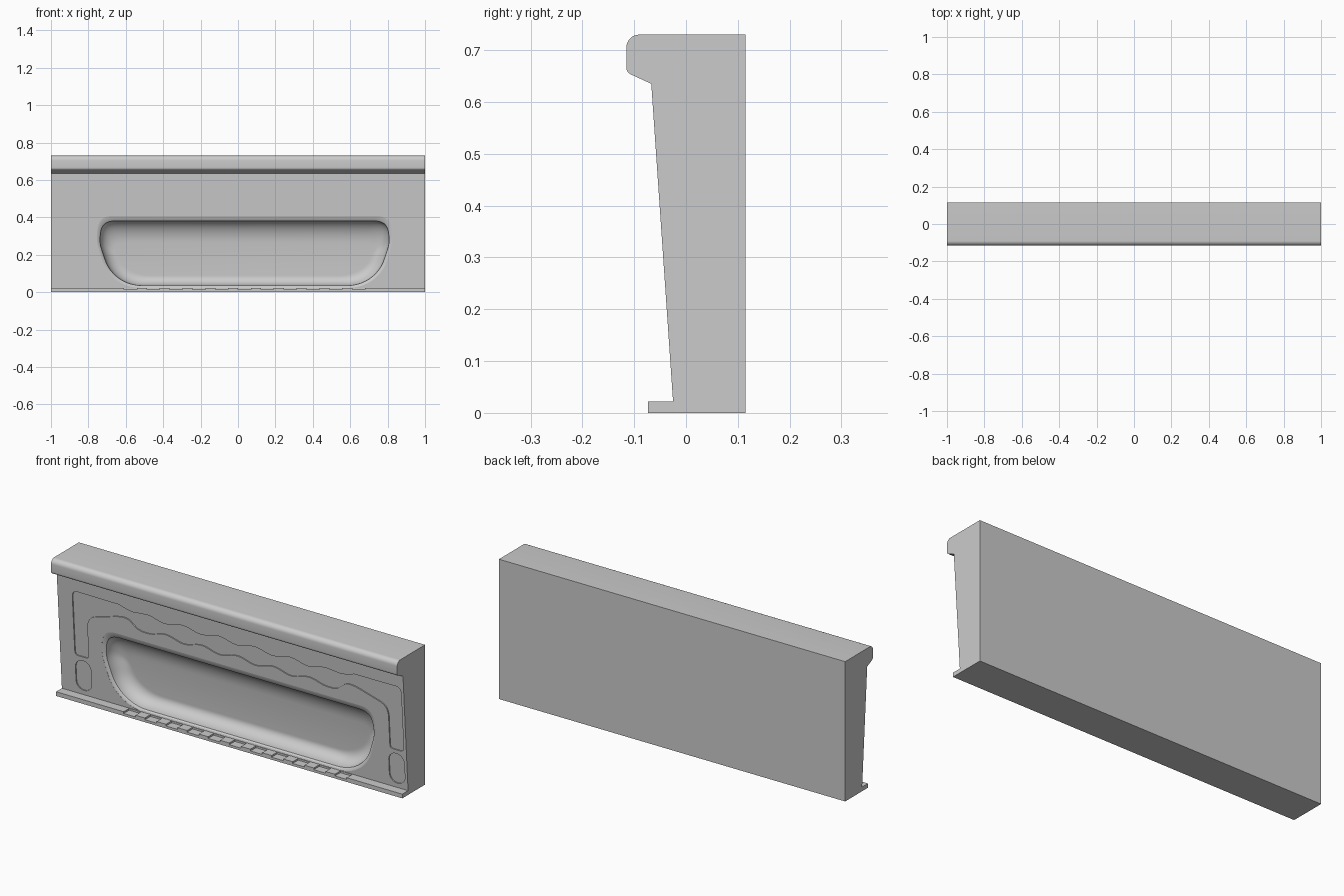
import bpy, bmesh, math
from mathutils import Vector
from mathutils.geometry import interpolate_bezier

if "Cube" in bpy.data.objects:
    bpy.data.objects.remove(bpy.data.objects["Cube"])

CX = 0.035  # the front relief is mirrored about this x


def face_y(z):
    """y of the leaning front face at height z"""
    return -0.025 - 0.042 * (z - 0.022) / 0.613


def bez(a, ha, hb, b, n=8):
    return [tuple(p) for p in interpolate_bezier(Vector(a), Vector(ha), Vector(hb), Vector(b), n)]


def loft(name, rings):
    """closed solid through a list of equal-length point rings"""
    bm = bmesh.new()
    vs = [[bm.verts.new(p) for p in r] for r in rings]
    n = len(vs[0])
    for a, b in zip(vs, vs[1:]):
        for i in range(n):
            j = (i + 1) % n
            bm.faces.new((a[i], a[j], b[j], b[i]))
    bm.faces.new(vs[0])
    bm.faces.new(vs[-1])
    bmesh.ops.recalc_face_normals(bm, faces=bm.faces)
    me = bpy.data.meshes.new(name)
    bm.to_mesh(me)
    bm.free()
    ob = bpy.data.objects.new(name, me)
    bpy.context.collection.objects.link(ob)
    return ob


def mirrored(half):
    """full outline from a half outline that starts and ends at x = 0"""
    return half + [(-x, z) for x, z in reversed(half[1:-1])]


def relief(name, outline, layers, cx=CX):
    """cutter following the leaning face; layers are (inset, depth)"""
    rings = []
    for inset, depth in layers:
        ring = []
        for x, z in outline:
            k = 1.5 if z > 0.2 else 0.8
            x2 = x * (1 - inset / 0.79)
            z2 = z - inset * k * (z - 0.2) / 0.2
            ring.append((cx + x2, face_y(z2) + depth, z2))
        rings.append(ring)
    return loft(name, rings)


def cut(body, cutter):
    cutter.hide_render = True
    m = body.modifiers.new("cut", 'BOOLEAN')
    m.operation, m.solver, m.object = 'DIFFERENCE', 'EXACT', cutter
    bpy.context.view_layer.objects.active = body
    bpy.ops.object.modifier_apply(modifier=m.name)
    bpy.data.objects.remove(cutter)


# panel body: moulding on top, leaning front, thin lip at the foot
profile = [(0.115, 0), (0.115, 0.73)]
profile += [(-0.090 - 0.025 * math.sin(a), 0.705 + 0.025 * math.cos(a))
            for a in [i * math.pi / 16 for i in range(9)]]
profile += bez((-0.115, 0.667), (-0.115, 0.660), (-0.112, 0.656), (-0.106, 0.653), 5)
profile += [(-0.067, 0.635), (-0.025, 0.022), (-0.073, 0.022), (-0.073, 0)]
panel = loft("trough_panel", [[(x, y, z) for y, z in profile] for x in (-1, 1)])

# basin
half = [(0, 0.0235)]
half += bez((0.56, 0.0235), (0.66, 0.0235), (0.74, 0.09), (0.765, 0.18), 12)
half += bez((0.78, 0.23), (0.79, 0.26), (0.79, 0.28), (0.79, 0.30), 4)
half += bez((0.787, 0.335), (0.78, 0.385), (0.76, 0.408), (0.70, 0.408), 9)
half += [(0, 0.408)]
layers = [(0, -0.06), (0, 0.0005), (0.009, 0.003), (0.017, 0.010)]
for i in range(1, 11):
    a = i / 10 * math.pi / 2
    layers.append((0.017 + 0.075 * (1 - math.cos(a)), 0.010 + 0.075 * math.sin(a)))
cut(panel, relief("basin_cutter", mirrored(half), layers))

# shallow arch with wavy edges
SHALLOW = [(0, -0.02), (0, 0.006)]
P = 0.207


def wave(x, mid, amp):
    return (x, mid + amp * math.cos(2 * math.pi * x / P))


xs = [i * P / 12 for i in range(31)]
half = [wave(x, 0.547, -0.010) for x in xs]
half += [(0.56, 0.553), (0.60, 0.549), (0.63, 0.553), (0.68, 0.568)]
half += bez((0.915, 0.57), (0.94, 0.57), (0.95, 0.56), (0.95, 0.535), 6)
half += bez((0.95, 0.25), (0.95, 0.228), (0.945, 0.225), (0.925, 0.225), 5)
half += bez((0.895, 0.225), (0.875, 0.225), (0.87, 0.228), (0.87, 0.25), 5)
half += bez((0.87, 0.40), (0.865, 0.44), (0.85, 0.455), (0.81, 0.465), 7)
half += bez((0.70, 0.498), (0.66, 0.508), (0.64, 0.508), (0.62, 0.497), 6)
half += [(0.58, 0.465), (0.55, 0.457)]
half += [wave(x, 0.468, 0.011) for x in reversed(xs)]
cut(panel, relief("arch_cutter", mirrored(half), SHALLOW))

# rounded pad below each leg of the arch
pad = []
for cz, start in ((0.163, 0), (0.087, math.pi)):
    for i in range(11):
        a = start + i * math.pi / 10
        pad.append((0.045 * math.cos(a), cz + 0.042 * math.sin(a)))
for side in (-1, 1):
    cut(panel, relief("pad_cutter", pad, SHALLOW, CX + side * 0.905))

# row of notches in the lip
for i in range(11):
    x = CX + (i - 5) * 0.122
    w = 0.034
    cut(panel, loft("notch_cutter", [
        [(px, y, z) for y, z in ((-0.09, 0.013), (-0.028, 0.013), (-0.028, 0.0228), (-0.09, 0.0228))]
        for px in (x - w, x + w)]))

bpy.ops.object.select_all(action='DESELECT')
panel.select_set(True)
bpy.context.view_layer.objects.active = panel
bpy.ops.object.shade_smooth_by_angle(angle=math.radians(30))
